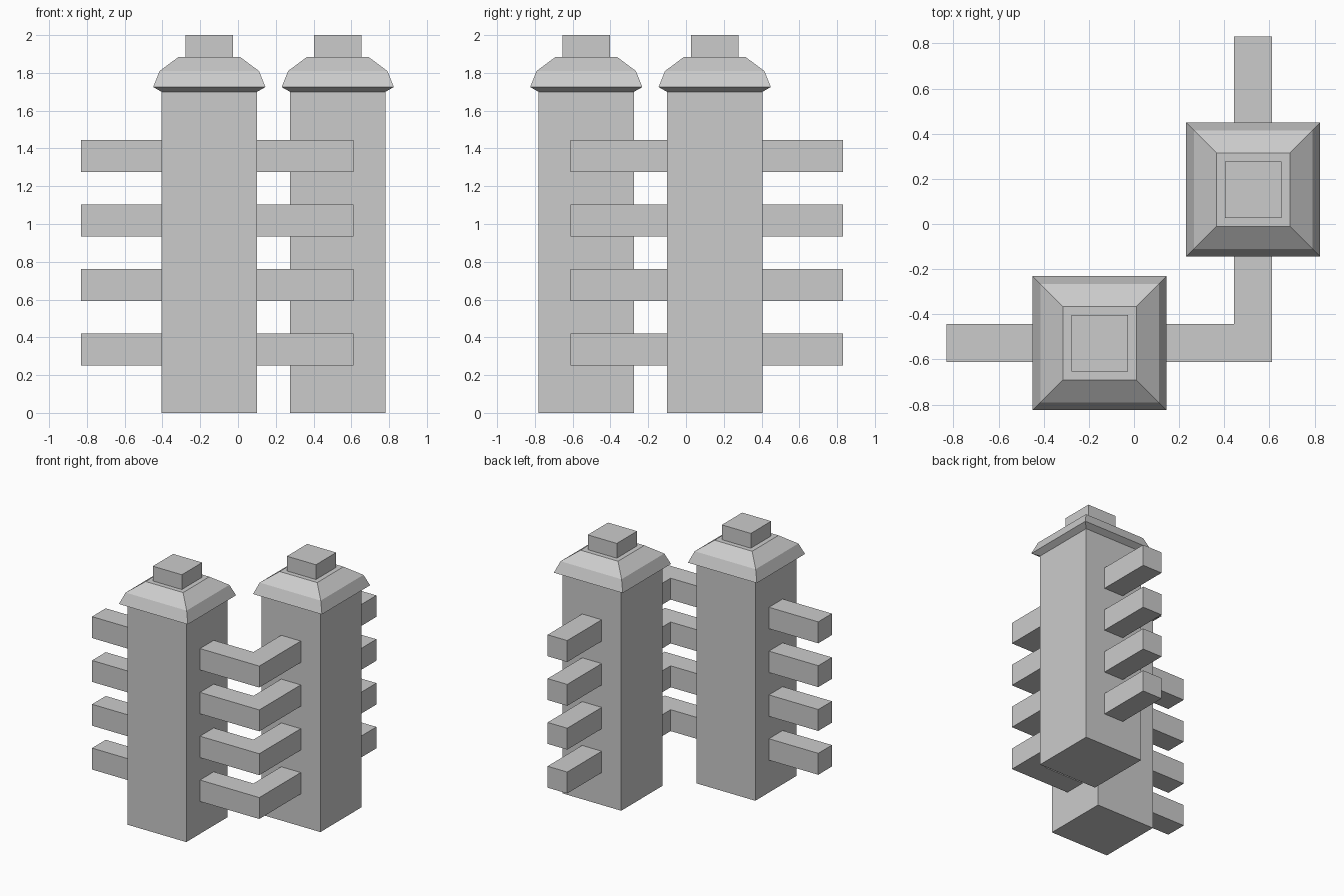
import bpy, bmesh

if "Cube" in bpy.data.objects:
    bpy.data.objects.remove(bpy.data.objects["Cube"])

# One flat grey for the whole model
grey = bpy.data.materials.new("grey")
grey.diffuse_color = (0.6, 0.6, 0.6, 1)
grey.use_nodes = True
grey.node_tree.nodes["Principled BSDF"].inputs["Base Color"].default_value = grey.diffuse_color


def finish(name, bm):
    bmesh.ops.recalc_face_normals(bm, faces=bm.faces)
    mesh = bpy.data.meshes.new(name)
    bm.to_mesh(mesh)
    bm.free()
    mesh.materials.append(grey)
    obj = bpy.data.objects.new(name, mesh)
    bpy.context.collection.objects.link(obj)
    return obj


def square_post(name, cx, cy, profile):
    """Stack square rings given as (half width, z) and skin them."""
    bm = bmesh.new()
    rings = [[bm.verts.new((cx + sx * h, cy + sy * h, z))
              for sx, sy in ((-1, -1), (1, -1), (1, 1), (-1, 1))]
             for h, z in profile]
    for lo, hi in zip(rings, rings[1:]):
        for i in range(4):
            j = (i + 1) % 4
            bm.faces.new((lo[i], lo[j], hi[j], hi[i]))
    bm.faces.new(rings[0][::-1])
    bm.faces.new(rings[-1])
    return finish(name, bm)


def extruded(name, outline, z0, z1):
    """Extrude a flat outline upwards."""
    bm = bmesh.new()
    face = bm.faces.new([bm.verts.new((x, y, z0)) for x, y in outline])
    top = bmesh.ops.extrude_face_region(bm, geom=[face], use_keep_orig=True)
    for v in top["geom"]:
        if isinstance(v, bmesh.types.BMVert):
            v.co.z = z1
    return finish(name, bm)


# Posts: shaft, flared hipped cap and square finial in one profile
POST = [(0.253, 0), (0.253, 1.70), (0.297, 1.725), (0.263, 1.81),
        (0.162, 1.885), (0.125, 1.885), (0.125, 2.0)]
square_post("front_post", -0.152, -0.528, POST)
square_post("back_post", 0.528, 0.152, POST)

# Four L-shaped corner rails running through both posts
RAIL = [(-0.83, -0.612), (0.612, -0.612), (0.612, 0.83),
        (0.443, 0.83), (0.443, -0.443), (-0.83, -0.443)]
for i in range(4):
    z = 0.252 + i * 0.3415
    extruded(f"corner_rail_{i + 1}", RAIL, z, z + 0.167)
